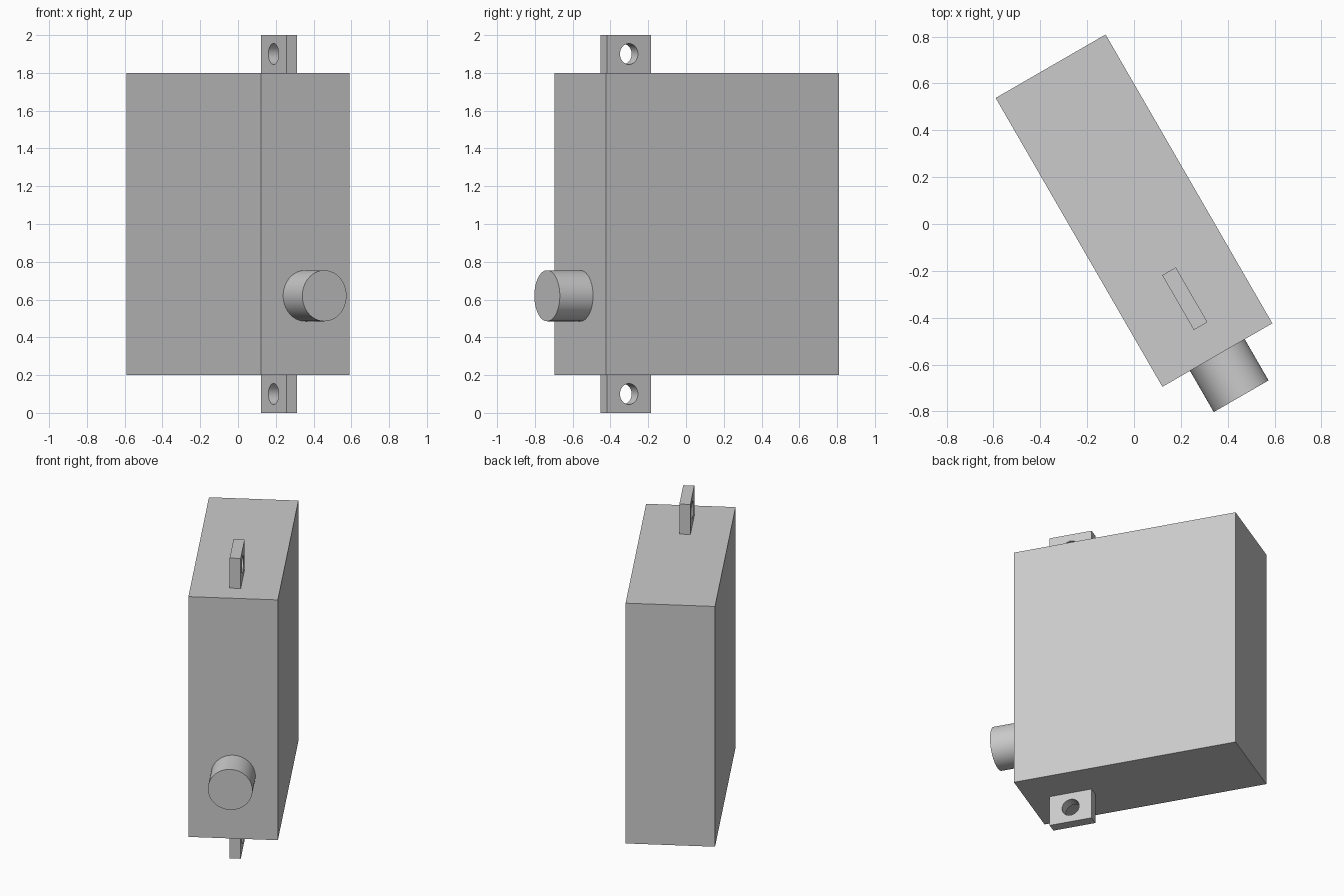
import bpy
from math import pi, radians
from mathutils import Matrix, Vector

default = bpy.data.objects.get("Cube")
if default:
    bpy.data.objects.remove(default, do_unlink=True)

# The whole model is turned about the vertical axis
FRAME = Matrix.Translation((0, 0.057, 0)) @ Matrix.Rotation(radians(30), 4, 'Z')
HALF_LENGTH = 0.712

grey = bpy.data.materials.new("light_grey")
grey.use_nodes = True
colour = (0.6, 0.6, 0.6, 1)
grey.diffuse_color = colour
grey.node_tree.nodes["Principled BSDF"].inputs["Base Color"].default_value = colour


def finish(name, place):
    obj = bpy.context.object
    obj.name = name
    obj.matrix_world = FRAME @ place
    obj.data.materials.append(grey)
    return obj


def box(name, centre, size):
    bpy.ops.mesh.primitive_cube_add(size=1)
    bpy.context.object.data.transform(Matrix.Diagonal((*size, 1)))
    return finish(name, Matrix.Translation(Vector(centre)))


def cylinder(name, centre, radius, depth, axis):
    bpy.ops.mesh.primitive_cylinder_add(vertices=64, radius=radius, depth=depth)
    turn = Matrix.Rotation(pi / 2, 4, axis)
    obj = finish(name, Matrix.Translation(Vector(centre)) @ turn)
    bpy.ops.object.shade_smooth_by_angle()
    return obj


# Main case
box("case", (0, 0, 1), (0.542, 2 * HALF_LENGTH, 1.6))

# Round spout on the narrow front face
cylinder("spout", (0, -HALF_LENGTH - 0.1, 0.62), 0.135, 0.206, 'X')

# Mounting lugs above and below, each with a round hole through it
for name, z in (("top_lug", 1.9), ("bottom_lug", 0.1)):
    centre = (0, -0.434, z)
    lug = box(name, centre, (0.067, 0.27, 0.2))
    drill = cylinder(name + "_drill", centre, 0.055, 0.3, 'Y')
    drill.hide_render = True
    cut = lug.modifiers.new("hole", 'BOOLEAN')
    cut.operation = 'DIFFERENCE'
    cut.solver = 'EXACT'
    cut.object = drill
    bpy.ops.object.select_all(action='DESELECT')
    lug.select_set(True)
    bpy.context.view_layer.objects.active = lug
    bpy.ops.object.modifier_apply(modifier=cut.name)
    bpy.data.objects.remove(drill, do_unlink=True)
    bpy.ops.object.shade_smooth_by_angle()
